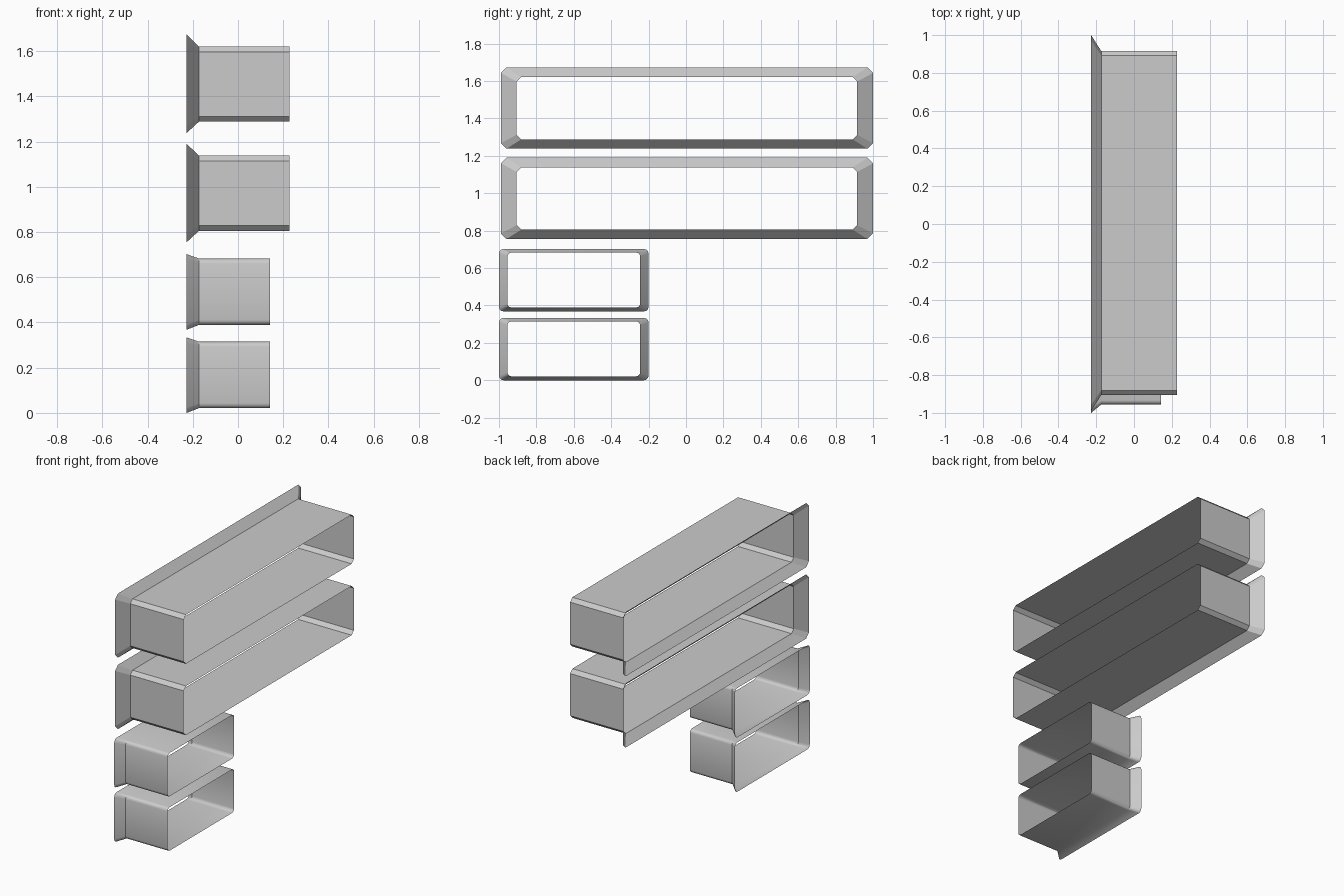
import bpy
import bmesh
from math import cos, sin, pi, radians

cube = bpy.data.objects.get("Cube")
if cube:
    bpy.data.objects.remove(cube, do_unlink=True)

grey = bpy.data.materials.new("plain grey")
grey.use_nodes = True
grey.diffuse_color = (0.6, 0.6, 0.6, 1)
grey.node_tree.nodes["Principled BSDF"].inputs["Base Color"].default_value = (0.6, 0.6, 0.6, 1)


def rounded_ring(bm, x, y0, y1, z0, z1, radius, segments):
    """Rectangle in the YZ plane with chamfered or rounded corners."""
    corners = ((y1, z1, -1, -1), (y0, z1, 1, -1), (y0, z0, 1, 1), (y1, z0, -1, 1))
    ring = []
    for i, (y, z, sy, sz) in enumerate(corners):
        for k in range(segments + 1):
            a = (i + k / segments) * pi / 2
            ring.append(bm.verts.new((x, y + radius * (sy + cos(a)), z + radius * (sz + sin(a)))))
    return ring


def sleeve(name, x_end, mouth, body, mouth_radius, radius, segments, smooth):
    """Open thin-walled duct with a flared mouth on the -x side."""
    bm = bmesh.new()
    rings = [
        rounded_ring(bm, -0.227, *mouth, mouth_radius, segments),
        rounded_ring(bm, -0.173, *body, radius, segments),
        rounded_ring(bm, x_end, *body, radius, segments),
    ]
    for a, b in zip(rings, rings[1:]):
        for i in range(len(a)):
            j = (i + 1) % len(a)
            bm.faces.new((a[i], a[j], b[j], b[i]))
    mesh = bpy.data.meshes.new(name)
    bm.to_mesh(mesh)
    bm.free()
    mesh.materials.append(grey)
    obj = bpy.data.objects.new(name, mesh)
    bpy.context.collection.objects.link(obj)
    if smooth:
        bpy.ops.object.select_all(action="DESELECT")
        obj.select_set(True)
        bpy.context.view_layer.objects.active = obj
        bpy.ops.object.shade_smooth_by_angle(angle=radians(35))


# Two long chamfered sleeves
for name, z in (("upper_long_sleeve", 1.238), ("lower_long_sleeve", 0.755)):
    sleeve(name, 0.227, (-0.99, 1.0, z, z + 0.435), (-0.905, 0.915, z + 0.05, z + 0.383),
           0.03, 0.024, 1, False)

# Two short rounded sleeves
for name, z in (("upper_short_sleeve", 0.368), ("lower_short_sleeve", 0.0)):
    sleeve(name, 0.142, (-1.0, -0.2, z, z + 0.334), (-0.955, -0.245, z + 0.021, z + 0.315),
           0.025, 0.022, 3, True)
